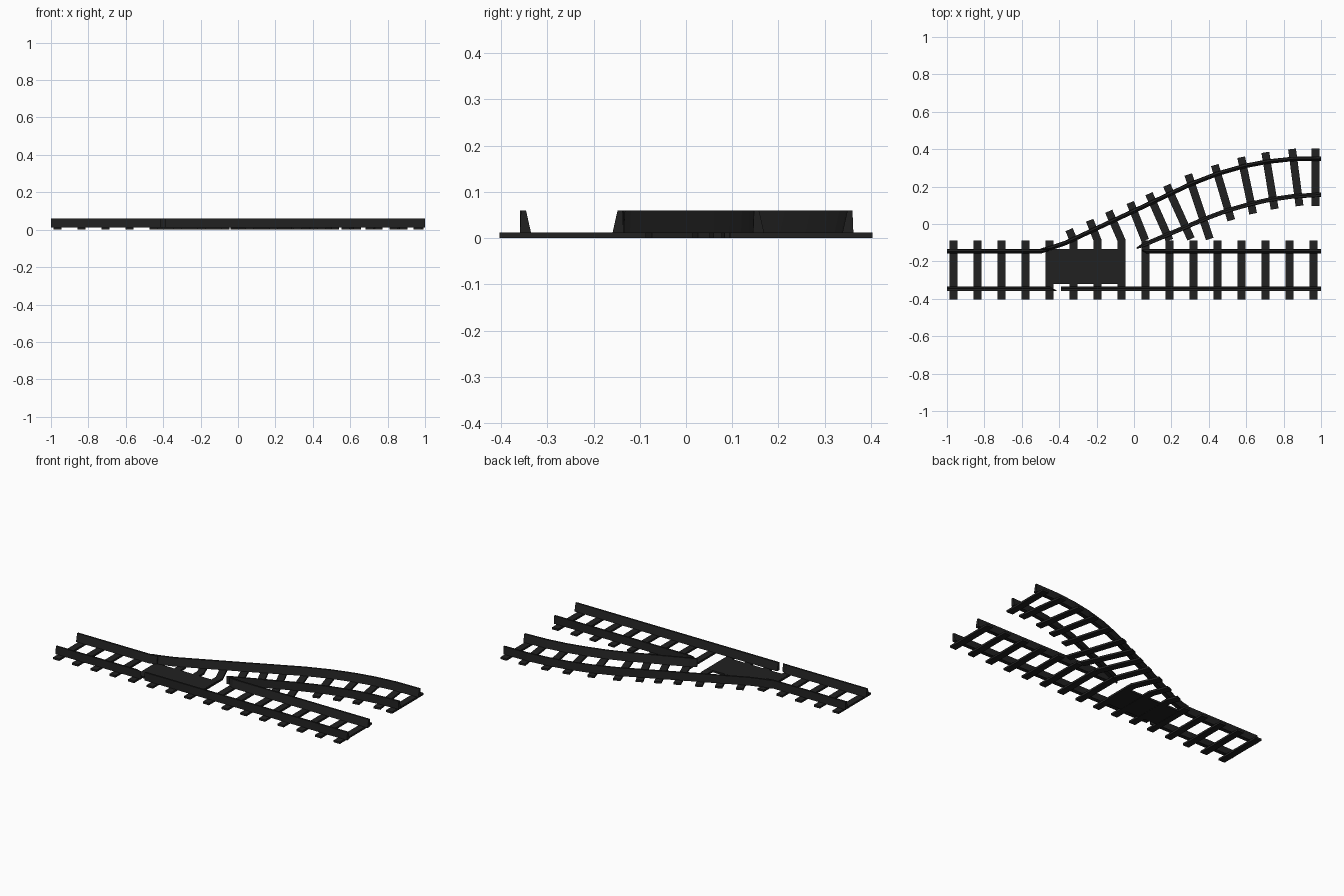
import bpy, bmesh
from mathutils import Vector

if "Cube" in bpy.data.objects:
    bpy.data.objects.remove(bpy.data.objects["Cube"])

mat = bpy.data.materials.new("charcoal")
mat.diffuse_color = (0.015, 0.015, 0.015, 1)
mat.use_nodes = True
mat.node_tree.nodes["Principled BSDF"].inputs["Base Color"].default_value = mat.diffuse_color


def sweep(name, path, profile, start=1.0, end=1.0):
    """Sweep a (side offset, height) profile along a plan path; start/end scale the width."""
    pts = [Vector(p) for p in path]
    bm = bmesh.new()
    rings = []
    for i, p in enumerate(pts):
        a = (p - pts[i - 1]).normalized() if i else None
        b = (pts[i + 1] - p).normalized() if i < len(pts) - 1 else None
        t = ((a or b) + (b or a)).normalized()
        n = Vector((-t.y, t.x))
        if a and b:
            n /= t.dot(a)
        w = start if i == 0 else end if i == len(pts) - 1 else 1.0
        rings.append([bm.verts.new((min(1, max(-1, p.x + n.x * o * w)),
                                    p.y + n.y * o * w, z)) for o, z in profile])
    k = len(profile)
    for r, q in zip(rings, rings[1:]):
        for j in range(k):
            bm.faces.new((r[j], r[(j + 1) % k], q[(j + 1) % k], q[j]))
    bm.faces.new(rings[0])
    bm.faces.new(rings[-1])
    bmesh.ops.recalc_face_normals(bm, faces=bm.faces)
    me = bpy.data.meshes.new(name)
    bm.to_mesh(me)
    bm.free()
    me.materials.append(mat)
    ob = bpy.data.objects.new(name, me)
    bpy.context.collection.objects.link(ob)
    return ob


def rail(name, path, side, **taper):
    """Path is the outer foot edge; side (+1/-1) points to the track's inside."""
    prof = [(0, 0.011), (0.002, 0.06), (0.013, 0.06), (0.024, 0.011)]
    return sweep(name, path, [(side * o, z) for o, z in prof], **taper)


def sleeper(name, path):
    h = 0.021
    return sweep(name, path, [(-h, 0), (-h, 0.012), (h, 0.012), (h, 0)])


# straight-track sleepers; those under the switch bend toward the branch
bent = {5: (-0.347, -0.03), 6: (-0.237, 0.02), 7: (-0.135, 0.068),
        8: (-0.02, 0.115), 9: (0.08, 0.162), 10: (0.175, 0.207)}
for i in range(16):
    x = -0.965 + i * 0.1283
    path = [(x, -0.403), (x, -0.087)]
    if i in (5, 6, 7):
        path.append(bent[i])
    sleeper(f"straight_sleeper_{i}", path)

# branch sleepers, far end to near end
branch = [((-0.020, 0.115), (0.060, -0.087)), ((0.080, 0.162), (0.190, -0.087)),
          ((0.175, 0.207), (0.305, -0.080)), ((0.290, 0.265), (0.405, -0.080)),
          ((0.432, 0.315), (0.520, 0.020)), ((0.573, 0.357), (0.637, 0.055)),
          ((0.702, 0.383), (0.752, 0.080)), ((0.845, 0.401), (0.885, 0.097)),
          ((0.970, 0.403), (0.970, 0.095))]
for i, pair in enumerate(branch):
    sleeper(f"branch_sleeper_{i}", pair)

# switch plate between the rails
sweep("switch_plate", [(-0.47, -0.2285), (-0.05, -0.2285)],
      [(-0.0935, 0.001), (-0.0935, 0.0125), (0.0935, 0.0125), (0.0935, 0.001)])

# straight rails
rail("near_rail_left", [(-1, -0.359), (-0.45, -0.359), (-0.415, -0.359)], 1, end=0.2)
rail("near_rail_right", [(-0.39, -0.359), (1, -0.359)], 1)
rail("far_rail_left", [(-1, -0.135), (-0.5, -0.135), (-0.455, -0.135)], -1, end=0.4)
rail("far_rail_right", [(0.04, -0.135), (0.07, -0.135), (1, -0.135)], -1, start=0.3)

# branch rails
rail("branch_outer_rail",
     [(-0.5, -0.131), (-0.45, -0.117), (-0.37, -0.09), (0.0, 0.083), (0.30, 0.225),
      (0.445, 0.281), (0.59, 0.322), (0.71, 0.345), (0.84, 0.359), (1, 0.362)], -1, start=0.3)
rail("branch_inner_rail",
     [(0.015, -0.133), (0.06, -0.121), (0.385, 0.017), (0.50, 0.06), (0.62, 0.094),
      (0.73, 0.119), (0.85, 0.136), (1, 0.145)], 1, start=0.3)
